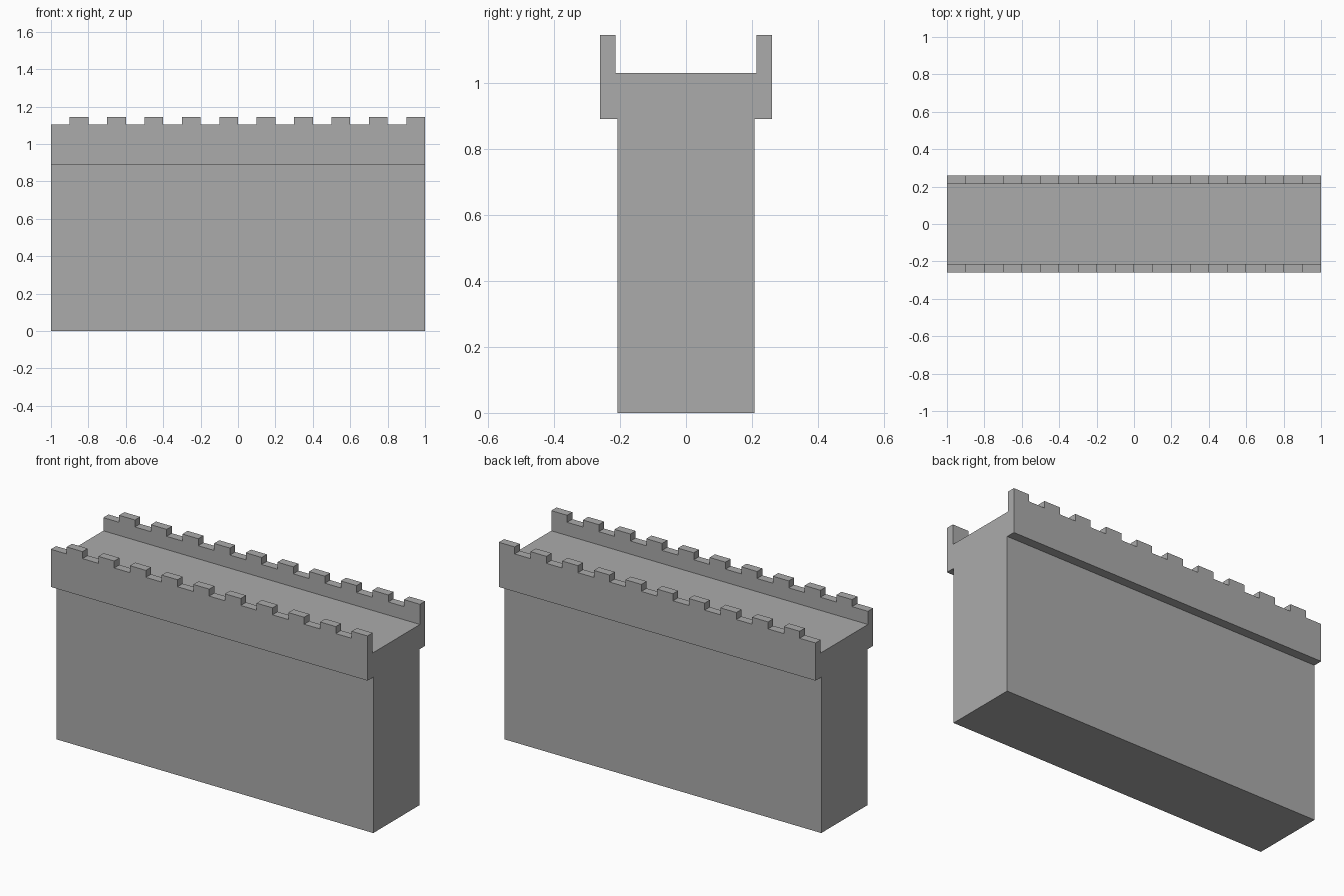
import bpy
import bmesh
import math

if "Cube" in bpy.data.objects:
    bpy.data.objects.remove(bpy.data.objects["Cube"])

LENGTH, SEGMENTS = 2.0, 20
BODY_Y, WALK_Y, OUTER_Y = 0.208, 0.213, 0.26
LEDGE_Z, WALK_Z, CRENEL_Z, MERLON_Z = 0.89, 1.03, 1.105, 1.145

# Half cross-section from the base out to the walkway, then mirrored
half = [(BODY_Y, 0), (BODY_Y, LEDGE_Z), (OUTER_Y, LEDGE_Z),
        (OUTER_Y, CRENEL_Z), (WALK_Y, CRENEL_Z), (WALK_Y, WALK_Z)]
section = half + [(-y, z) for y, z in reversed(half)]

bm = bmesh.new()

# Wall with ledge and parapets: extrude the section along x in equal bays
step = LENGTH / SEGMENTS
rings = [[bm.verts.new((-LENGTH / 2 + i * step, y, z)) for y, z in section]
         for i in range(SEGMENTS + 1)]
n = len(section)
for a, b in zip(rings, rings[1:]):
    for k in range(n):
        m = (k + 1) % n
        bm.faces.new((a[k], a[m], b[m], b[k]))
bm.faces.new(rings[0])
bm.faces.new(rings[-1])
bmesh.ops.recalc_face_normals(bm, faces=bm.faces)

# Merlons: raise every second bay of both parapet tops
tops = []
for f in bm.faces:
    c = f.calc_center_median()
    bay = int((c.x + LENGTH / 2) / step)
    if abs(c.z - CRENEL_Z) < 1e-4 and bay % 2 == 1:
        tops.append(f)
raised = bmesh.ops.extrude_discrete_faces(bm, faces=tops)["faces"]
for f in raised:
    for v in f.verts:
        v.co.z = MERLON_Z

# Merge coplanar bays into clean flat faces
bmesh.ops.dissolve_limit(bm, angle_limit=math.radians(1),
                         verts=bm.verts, edges=bm.edges)
bmesh.ops.recalc_face_normals(bm, faces=bm.faces)

mesh = bpy.data.meshes.new("battlement_wall")
bm.to_mesh(mesh)
bm.free()
wall = bpy.data.objects.new("battlement_wall", mesh)
bpy.context.collection.objects.link(wall)

# Dark grey stone
stone = bpy.data.materials.new("dark_stone")
stone.diffuse_color = (0.41, 0.41, 0.41, 1)
stone.use_nodes = True
stone.node_tree.nodes["Principled BSDF"].inputs["Base Color"].default_value = stone.diffuse_color
mesh.materials.append(stone)
